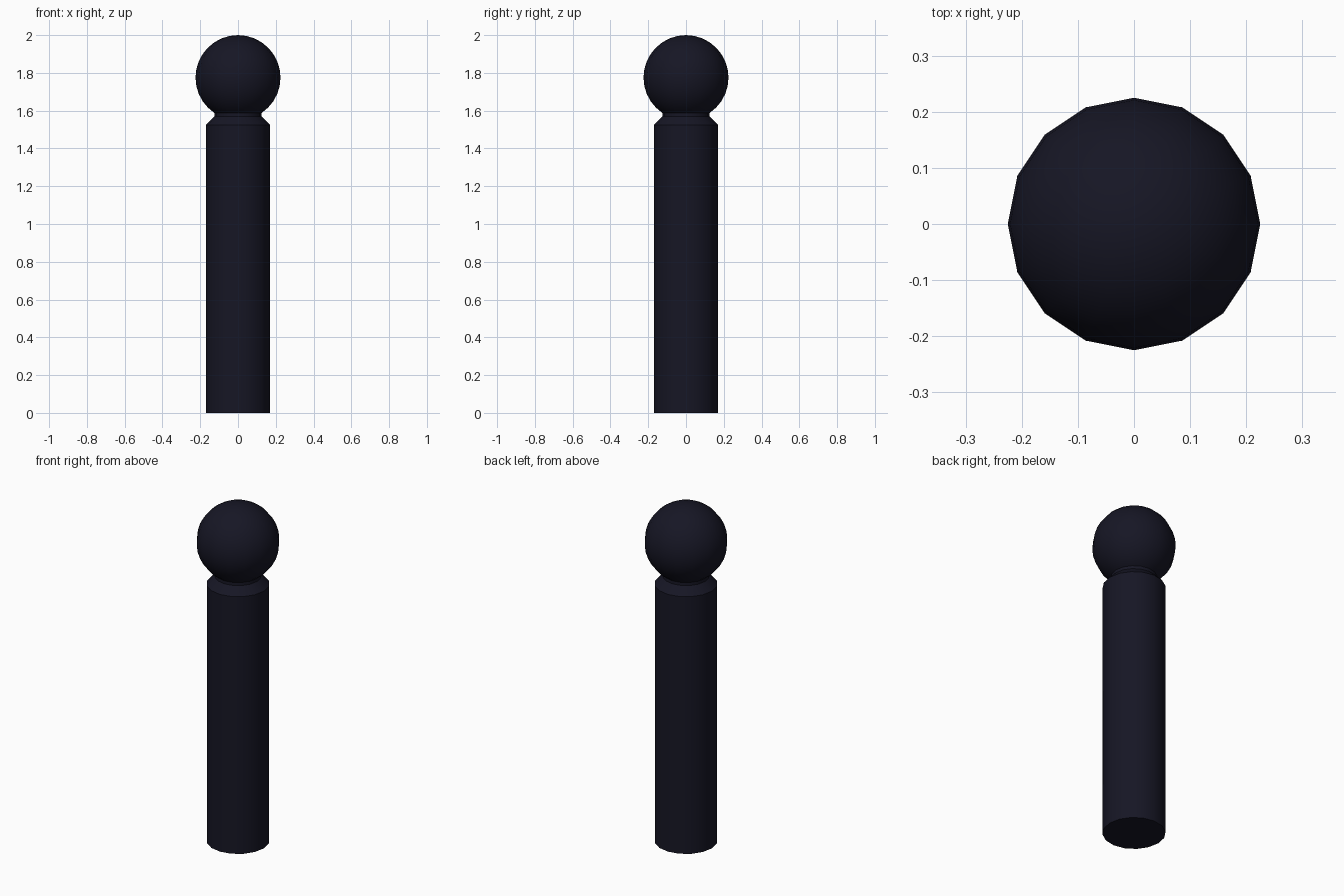
import bpy, bmesh, math

if "Cube" in bpy.data.objects:
    bpy.data.objects.remove(bpy.data.objects["Cube"])

SIDES = 16

paint = bpy.data.materials.new("dark_paint")
paint.diffuse_color = (0.008, 0.008, 0.018, 1)
paint.use_nodes = True
paint.node_tree.nodes["Principled BSDF"].inputs["Base Color"].default_value = paint.diffuse_color


def lathe(name, profile, angle):
    """Revolve an (r, z) profile around z; points with r = 0 become poles."""
    bm = bmesh.new()
    verts = [bm.verts.new((r, 0, z)) for r, z in profile]
    edges = [bm.edges.new(pair) for pair in zip(verts, verts[1:])]
    bmesh.ops.spin(bm, geom=verts + edges, cent=(0, 0, 0), axis=(0, 0, 1),
                   angle=2 * math.pi, steps=SIDES, use_duplicate=False)
    bmesh.ops.remove_doubles(bm, verts=bm.verts, dist=1e-4)
    bmesh.ops.recalc_face_normals(bm, faces=bm.faces)
    mesh = bpy.data.meshes.new(name)
    bm.to_mesh(mesh)
    bm.free()
    mesh.materials.append(paint)
    obj = bpy.data.objects.new(name, mesh)
    bpy.context.collection.objects.link(obj)
    bpy.ops.object.select_all(action='DESELECT')
    obj.select_set(True)
    bpy.context.view_layer.objects.active = obj
    bpy.ops.object.shade_smooth_by_angle(angle=math.radians(angle))
    return obj


# Post with chamfered shoulder and short neck running up into the ball
lathe("post", [(0, 0), (0.17, 0), (0.17, 1.525), (0.125, 1.57),
               (0.125, 1.605), (0, 1.605)], 30)

# Ball cap
R, RINGS = 0.225, 16
arc = [(R * math.sin(math.pi * i / RINGS), 1.775 - R * math.cos(math.pi * i / RINGS))
       for i in range(RINGS + 1)]
lathe("ball_cap", arc, 40)
